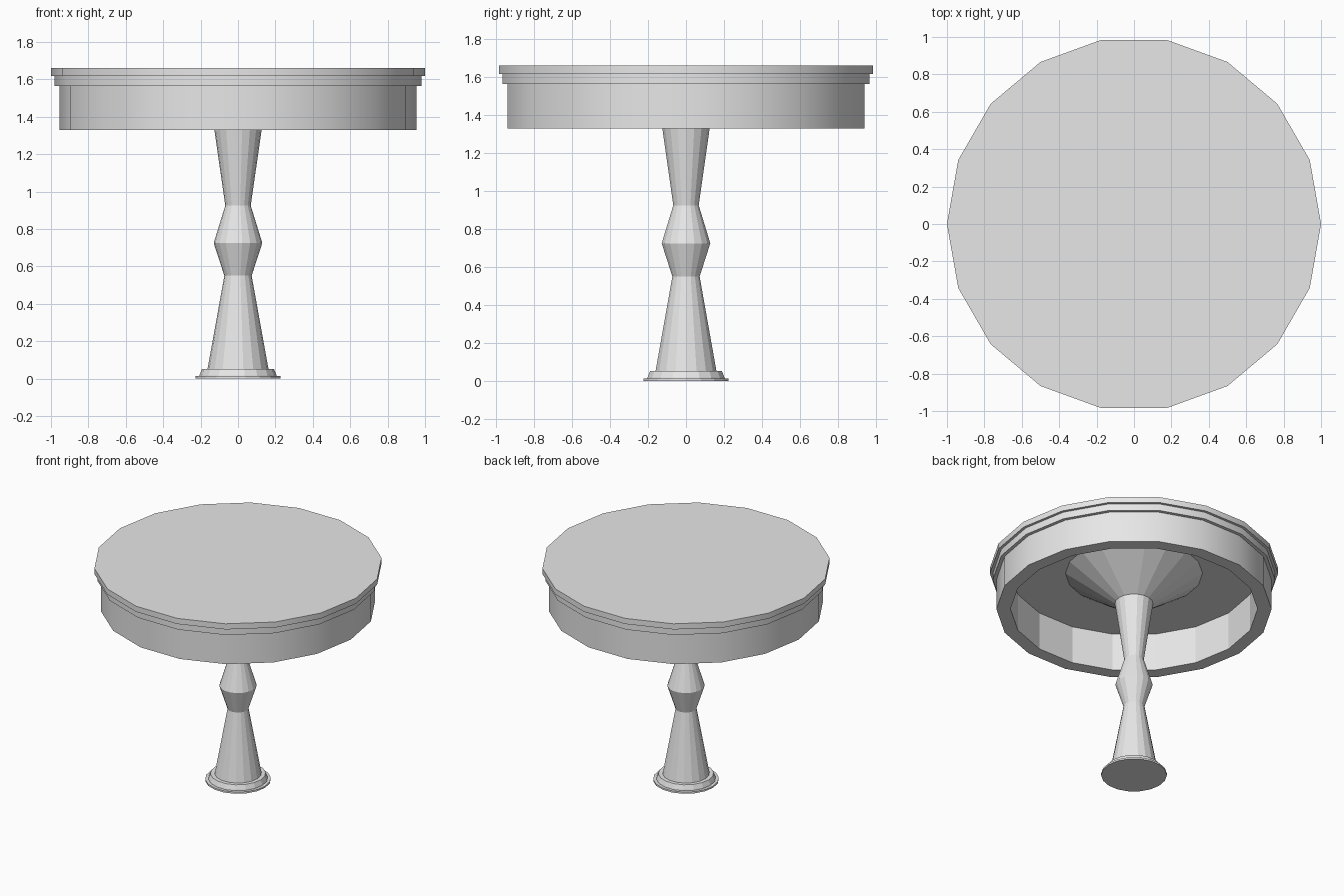
import bpy
import bmesh
import math

SIDES = 18

cube = bpy.data.objects.get("Cube")
if cube:
    bpy.data.objects.remove(cube, do_unlink=True)

# One plain grey for the whole table
grey = bpy.data.materials.new("light_grey")
grey.use_nodes = True
grey.diffuse_color = (0.8, 0.8, 0.8, 1)
grey.node_tree.nodes["Principled BSDF"].inputs["Base Color"].default_value = (0.8, 0.8, 0.8, 1)


def lathe(name, profile, ring=False, smooth_radius=None):
    """Turn (radius, height) points around z: a capped solid, or a closed ring.
    Faces further out than smooth_radius are shaded smooth."""
    bm = bmesh.new()
    loops = []
    for radius, z in profile:
        angles = [math.tau * i / SIDES for i in range(SIDES)]
        loops.append([bm.verts.new((radius * math.cos(a), radius * math.sin(a), z)) for a in angles])
    pairs = list(zip(loops, loops[1:]))
    if ring:
        pairs.append((loops[-1], loops[0]))
    else:
        bm.faces.new(loops[0])
        bm.faces.new(loops[-1])
    for low, high in pairs:
        for i in range(SIDES):
            j = (i + 1) % SIDES
            bm.faces.new((low[i], low[j], high[j], high[i]))
    bmesh.ops.recalc_face_normals(bm, faces=bm.faces)
    mesh = bpy.data.meshes.new(name)
    bm.to_mesh(mesh)
    bm.free()
    mesh.materials.append(grey)
    obj = bpy.data.objects.new(name, mesh)
    bpy.context.collection.objects.link(obj)

    if smooth_radius is not None:
        bpy.ops.object.select_all(action="DESELECT")
        obj.select_set(True)
        bpy.context.view_layer.objects.active = obj
        bpy.ops.object.shade_smooth_by_angle(angle=math.radians(30))
        for face in mesh.polygons:
            if face.center.to_2d().length < smooth_radius:
                face.use_smooth = False
    return obj


def band(name, inner, outer, bottom, top):
    """A ring with a rectangular section and a smooth outer wall."""
    section = [(inner, bottom), (outer, bottom), (outer, top), (inner, top)]
    return lathe(name, section, ring=True, smooth_radius=(inner + outer) / 2)


# Table top, with the stepped moulding and the hollow apron below it
lathe("tabletop", [(1.0, 1.617), (1.0, 1.66)], smooth_radius=0.9)
band("edge_moulding", 0.92, 0.98, 1.565, 1.62)
band("apron", 0.857, 0.955, 1.33, 1.62)

# Turned pedestal, flaring out under the table top
lathe("pedestal", [(0.165, 0.04), (0.073, 0.55), (0.13, 0.725), (0.068, 0.925),
                   (0.133, 1.375), (0.48, 1.62)])

# Stepped foot
lathe("foot_plate", [(0.228, 0.0), (0.228, 0.013)])
lathe("foot_collar", [(0.207, 0.01), (0.205, 0.02), (0.192, 0.052)])
